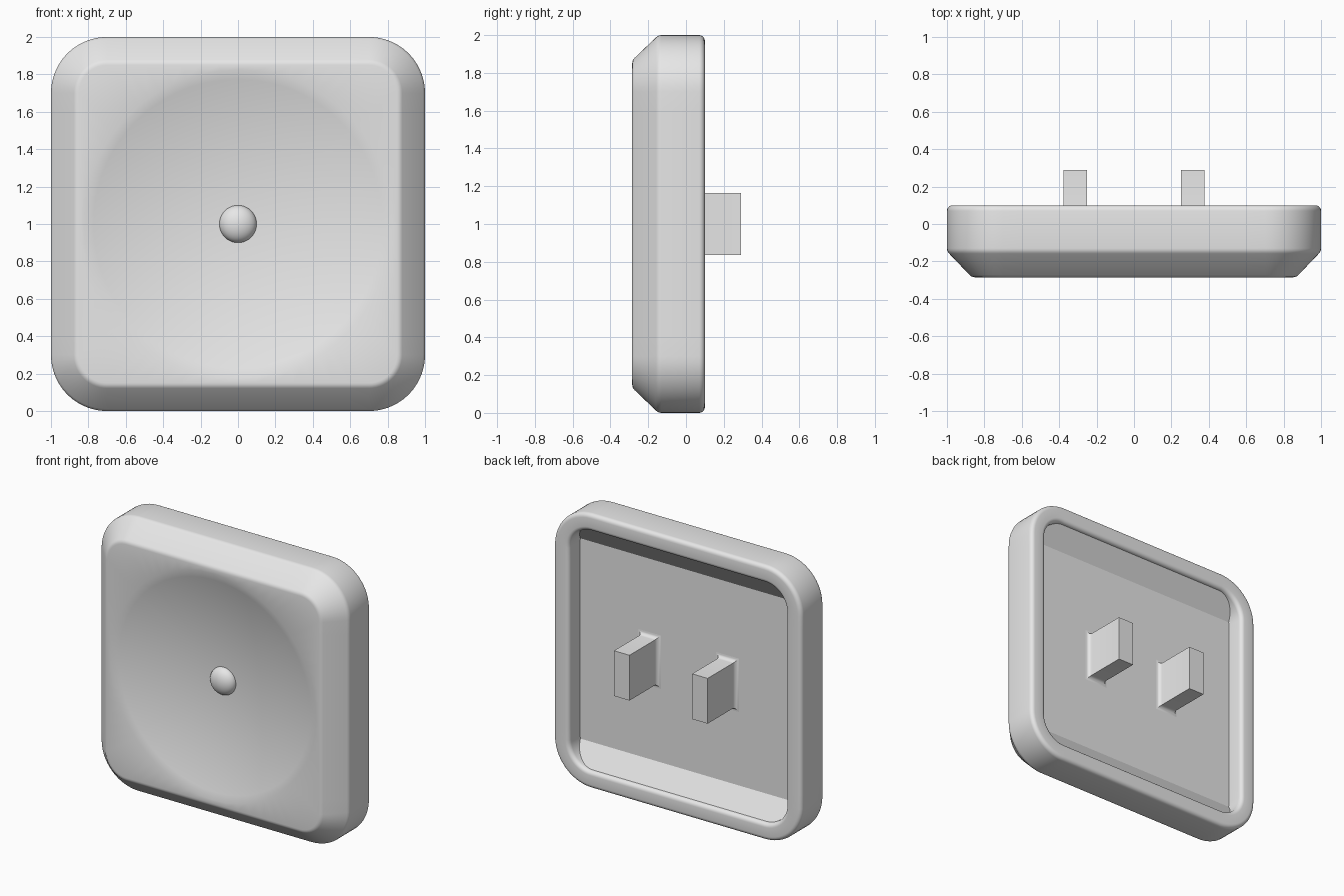
import bpy, bmesh, math
from mathutils import Vector

if "Cube" in bpy.data.objects:
    bpy.data.objects.remove(bpy.data.objects["Cube"])

grey = bpy.data.materials.new("light grey plastic")
grey.use_nodes = True
grey.diffuse_color = (0.8, 0.8, 0.8, 1)
grey.node_tree.nodes["Principled BSDF"].inputs["Base Color"].default_value = (0.8, 0.8, 0.8, 1)

MID = 1.0  # height of the centre axis


def finish(bm, name, smooth=True):
    bmesh.ops.recalc_face_normals(bm, faces=bm.faces)
    mesh = bpy.data.meshes.new(name)
    bm.to_mesh(mesh)
    bm.free()
    obj = bpy.data.objects.new(name, mesh)
    bpy.context.collection.objects.link(obj)
    mesh.materials.append(grey)
    if smooth:
        bpy.ops.object.select_all(action="DESELECT")
        obj.select_set(True)
        bpy.context.view_layer.objects.active = obj
        bpy.ops.object.shade_smooth_by_angle(angle=math.radians(30))
    return obj


def loft(rings, name):
    """Skin a list of equal-length closed rings and cap both ends."""
    bm = bmesh.new()
    loops = [[bm.verts.new(p) for p in ring] for ring in rings]
    for a, b in zip(loops, loops[1:]):
        for i in range(len(a)):
            j = (i + 1) % len(a)
            bm.faces.new((a[i], a[j], b[j], b[i]))
    bm.faces.new(loops[0])
    bm.faces.new(loops[-1])
    return finish(bm, name)


def rounded_square(inset, y, steps=14):
    """Rounded square ring, inset from the outer outline."""
    radius = 0.3 - inset
    pts = []
    for q in range(4):
        for k in range(steps + 1):
            t = math.pi / 2 * (q + k / steps)
            sx, sz = [(1, 1), (-1, 1), (-1, -1), (1, -1)][q]
            pts.append(Vector((sx * 0.7 + radius * math.cos(t), y, sz * 0.7 + radius * math.sin(t))))
        nxt = Vector(((0.7, y, 0.7))) if q == 3 else None
        # straight side towards the next corner
        t = math.pi / 2 * (q + 1)
        along = Vector((-math.sin(t), 0, math.cos(t)))
        start = pts[-1].copy()
        pts += [start + along * (1.4 * k / steps) for k in range(1, steps)]
    return [p + Vector((0, 0, MID)) for p in pts]


def arc(cx, cy, r, a0, a1, n=5):
    return [(cx + r * math.cos(math.radians(a0 + (a1 - a0) * k / n)),
             cy + r * math.sin(math.radians(a0 + (a1 - a0) * k / n))) for k in range(n + 1)]


# Cap body: pocket floor, pocket wall, rounded rim, side, front chamfer
FLOOR, FRONT, DISH_R, DISH_D = -0.03, -0.285, 0.825, 0.12
profile = [(0.125, FLOOR)]
profile += arc(0.095, 0.07, 0.03, 0, 90)
profile += arc(0.03, 0.07, 0.03, 90, 180)
profile += arc(0.04, -0.13, 0.04, 180, 225, 3)
profile += arc(0.15, FRONT + 0.04, 0.04, 225, 270, 3)
rings = [rounded_square(i, y) for i, y in profile]

# Spherical dish in the front face
angles = [math.atan2(p.z - MID, p.x) for p in rings[-1]]
sphere_r = (DISH_R ** 2 + DISH_D ** 2) / (2 * DISH_D)
for k in range(16):
    r = DISH_R * (1 - k / 16)
    y = FRONT + DISH_D - sphere_r + math.sqrt(sphere_r ** 2 - r ** 2)
    rings.append([Vector((r * math.cos(a), y, MID + r * math.sin(a))) for a in angles])
loft(rings, "cap_body")

# Small raised nub in the middle of the dish
bm = bmesh.new()
bmesh.ops.create_uvsphere(bm, u_segments=32, v_segments=20, radius=0.1)
for v in bm.verts:
    v.co = Vector((v.co.x, v.co.y * 0.65 + FRONT + DISH_D, v.co.z + MID))
finish(bm, "centre_nub")

# Sloped ramps along the top and bottom of the pocket
for side, label in ((1, "top"), (-1, "bottom")):
    bm = bmesh.new()
    section = [(0.07, 0.875), (0.05, 0.91), (-0.05, 0.91), (-0.05, 0.73), (FLOOR, 0.73)]
    ends = [[bm.verts.new((x, y, MID + side * z)) for y, z in section] for x in (-0.89, 0.89)]
    bm.faces.new(ends[0])
    bm.faces.new(ends[1])
    for i in range(len(section)):
        j = (i + 1) % len(section)
        bm.faces.new((ends[0][i], ends[0][j], ends[1][j], ends[1][i]))
    finish(bm, label + "_pocket_ramp", False)

# Two mounting prongs with a flared foot
FLARE = 0.03
for side, label in ((1, "left"), (-1, "right")):
    foot = [(FLARE, FLOOR - 0.02)] + [(FLARE - math.sin(t) * FLARE, FLOOR + FLARE - math.cos(t) * FLARE)
                                      for t in [math.pi / 2 * k / 5 for k in range(6)]]
    rings = []
    for grow, y in foot + [(0, 0.29)]:
        w, h = 0.0625 + grow, 0.165 + grow
        rings.append([Vector((side * 0.315 + a * w, y, MID + b * h))
                      for a, b in ((1, 1), (-1, 1), (-1, -1), (1, -1))])
    loft(rings, label + "_prong")
